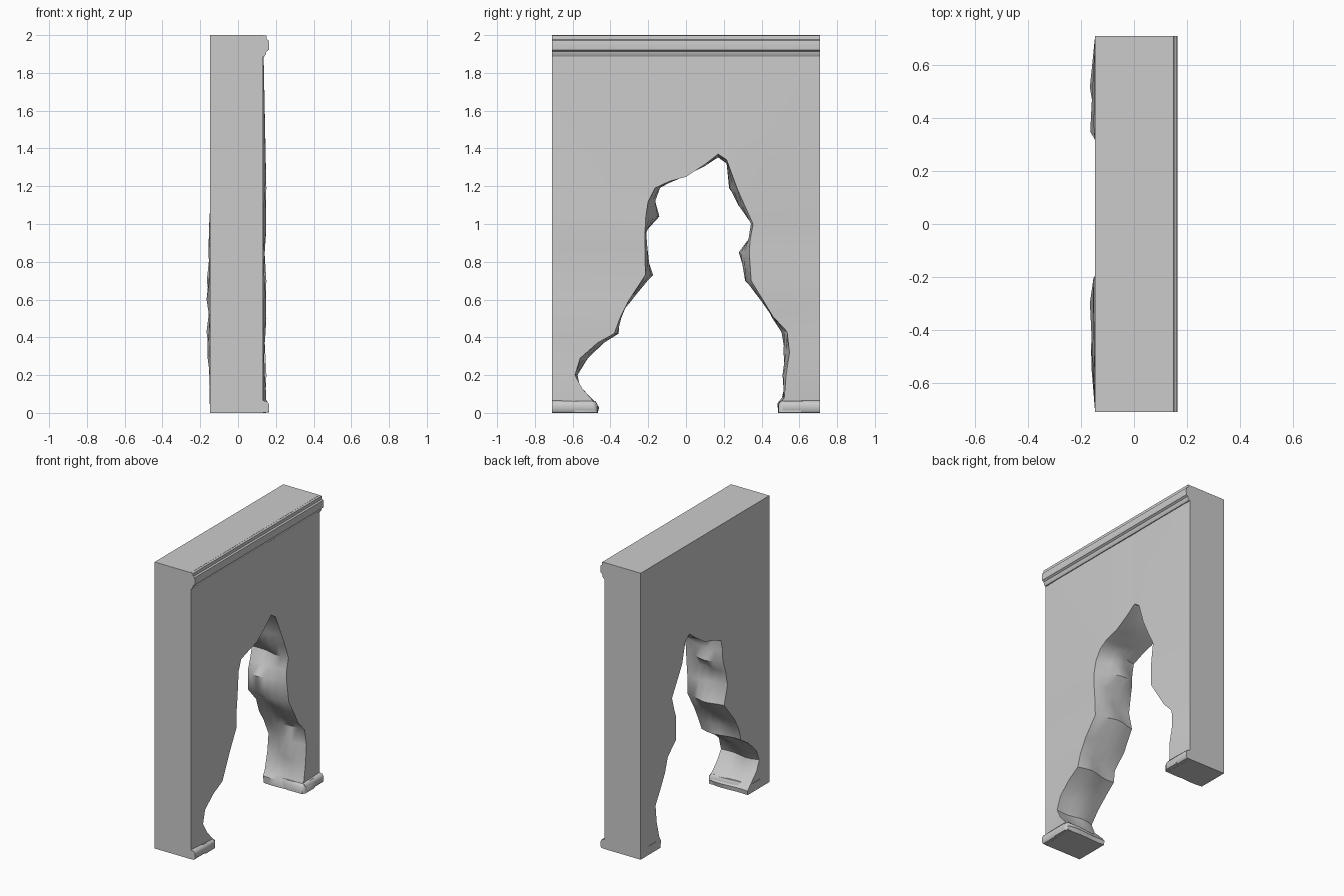
import bpy, bmesh, math

if "Cube" in bpy.data.objects:
    bpy.data.objects.remove(bpy.data.objects["Cube"])

W, H = 0.71, 2.0            # half width, height
XB, XF = -0.147, 0.133      # back and front planes

# Ragged opening edge (y, z), from left foot over the peak to right foot
EDGE = [(-.475, 0), (-.468, .03), (-.49, .062), (-.55, .13), (-.588, .2), (-.56, .29),
        (-.47, .37), (-.38, .42), (-.35, .5), (-.3, .6), (-.215, .73), (-.217, .86),
        (-.217, .96), (-.213, 1.04), (-.2, 1.12), (-.165, 1.19),
        (-.09, 1.225), (0, 1.25), (.1, 1.315), (.17, 1.37), (.215, 1.34),
        (.27, 1.19), (.31, 1.1), (.355, 1.0), (.34, .92), (.335, .85), (.345, .7),
        (.4, .61), (.46, .51), (.535, .43), (.548, .32), (.53, .2), (.52, .08),
        (.497, .05), (.495, 0)]
CORNERS = (15, 21)          # stations that meet the top corners
LAYERS = 7


def finish(name, bm, angle=40):
    bmesh.ops.remove_doubles(bm, verts=bm.verts, dist=1e-5)
    bmesh.ops.recalc_face_normals(bm, faces=bm.faces)
    me = bpy.data.meshes.new(name)
    bm.to_mesh(me)
    bm.free()
    ob = bpy.data.objects.new(name, me)
    bpy.context.collection.objects.link(ob)
    bpy.ops.object.select_all(action='DESELECT')
    ob.select_set(True)
    bpy.context.view_layer.objects.active = ob
    bpy.ops.object.shade_smooth_by_angle(angle=math.radians(angle))
    return ob


def prism(name, pts, move):
    """Extrude a closed 3D outline by a vector."""
    bm = bmesh.new()
    face = bm.faces.new([bm.verts.new(p) for p in pts])
    new = bmesh.ops.extrude_face_region(bm, geom=[face])["geom"]
    bmesh.ops.translate(bm, vec=move, verts=[v for v in new if isinstance(v, bmesh.types.BMVert)])
    bm.faces.new([bm.verts.new(p) for p in reversed(pts)])
    return bm


def section(i):
    """Closed loop around the wall thickness at one opening station."""
    y, z = EDGE[i]
    left = i <= CORNERS[0]
    leg = left or i >= CORNERS[1]
    if i in CORNERS:
        oy, oz = (-W if left else W), H
    elif leg:
        oy, oz = (-W if left else W), z
    else:
        oy, oz = y, H
    side = 1 if left else -1
    loop = [(XB, oy, oz), (XF, oy, oz)]
    # front and back faces swell slightly toward the broken edge
    xf = XF + .011 + .006 * math.sin(z * 13 + side)
    swell = max(0, math.sin(math.pi * min(z / 1.1, 1))) if leg else 0
    xb = XB - swell * (.012 + .009 * math.sin(z * 21 + side))
    for k in range(LAYERS):
        u = k / (LAYERS - 1)
        hump = math.sin(math.pi * u)
        d = hump * (.013 + .022 * math.sin(z * 15 + 4 * u * side + side))
        d += u * .018 * math.sin(z * 17 + 1.5 + side)
        if left:
            d += .05 * hump * math.exp(-((z - 1.03) / .05) ** 2)
        else:
            d += .035 * hump * math.exp(-((z - .86) / .07) ** 2)
        x = xf + (xb - xf) * u
        if leg:
            loop.append((x, y + side * d * min(1, .3 + z * 4), z))
        else:
            loop.append((x, y, z + .02 * hump * math.sin(y * 16 + 3 * u)))
    return loop


# Broken wall: sections lofted around the opening, capped at both feet
bm = bmesh.new()
rings = [[bm.verts.new(p) for p in section(i)] for i in range(len(EDGE))]
for a, b in zip(rings, rings[1:]):
    n = len(a)
    for j in range(n):
        k = (j + 1) % n
        bm.faces.new((a[j], a[k], b[k], b[j]))
bm.faces.new(rings[0])
bm.faces.new(rings[-1])
finish("broken_wall", bm)

# Cornice moulding along the top front edge
profile = [(.12, 1.999), (.15, 1.999), (.152, 1.978), (.162, 1.972), (.165, 1.95),
           (.163, 1.922), (.15, 1.914), (.148, 1.9), (.14, 1.888), (.12, 1.885)]
finish("cornice", prism("cornice", [(x, -W, z) for x, z in profile], (0, 2 * W, 0)), 30)

# Rounded plinth blocks along the foot of each pier
for name, s, inner in (("left_plinth", -1, .49), ("right_plinth", 1, .51)):
    pts = [(.05, s * W, .001), (.155, s * W, .001), (.164, s * W, .012),
           (.164, s * W, .045), (.155, s * W, .06), (.13, s * W, .066), (.05, s * W, .066)]
    finish(name, prism(name, pts, (0, s * (inner - W), 0)), 50)
    bm2 = bmesh.new()
    # Chipped inner end of the plinth
    chip = [(.164, inner), (.15, inner - .02), (.05, inner - .022), (-.06, inner - .01),
            (-.14, inner + .02), (-.14, inner + .1), (.164, inner + .1)]
    low = [bm2.verts.new((x, s * y, .001)) for x, y in chip]
    mid = [bm2.verts.new((x, s * y, .045)) for x, y in chip]
    top = [bm2.verts.new((x - .012, s * (y + .012), .064)) for x, y in chip]
    for a, b in ((low, mid), (mid, top)):
        for j in range(len(a)):
            k = (j + 1) % len(a)
            bm2.faces.new((a[j], a[k], b[k], b[j]))
    bm2.faces.new(low)
    bm2.faces.new(top)
    finish(name + "_chip", bm2, 50)
